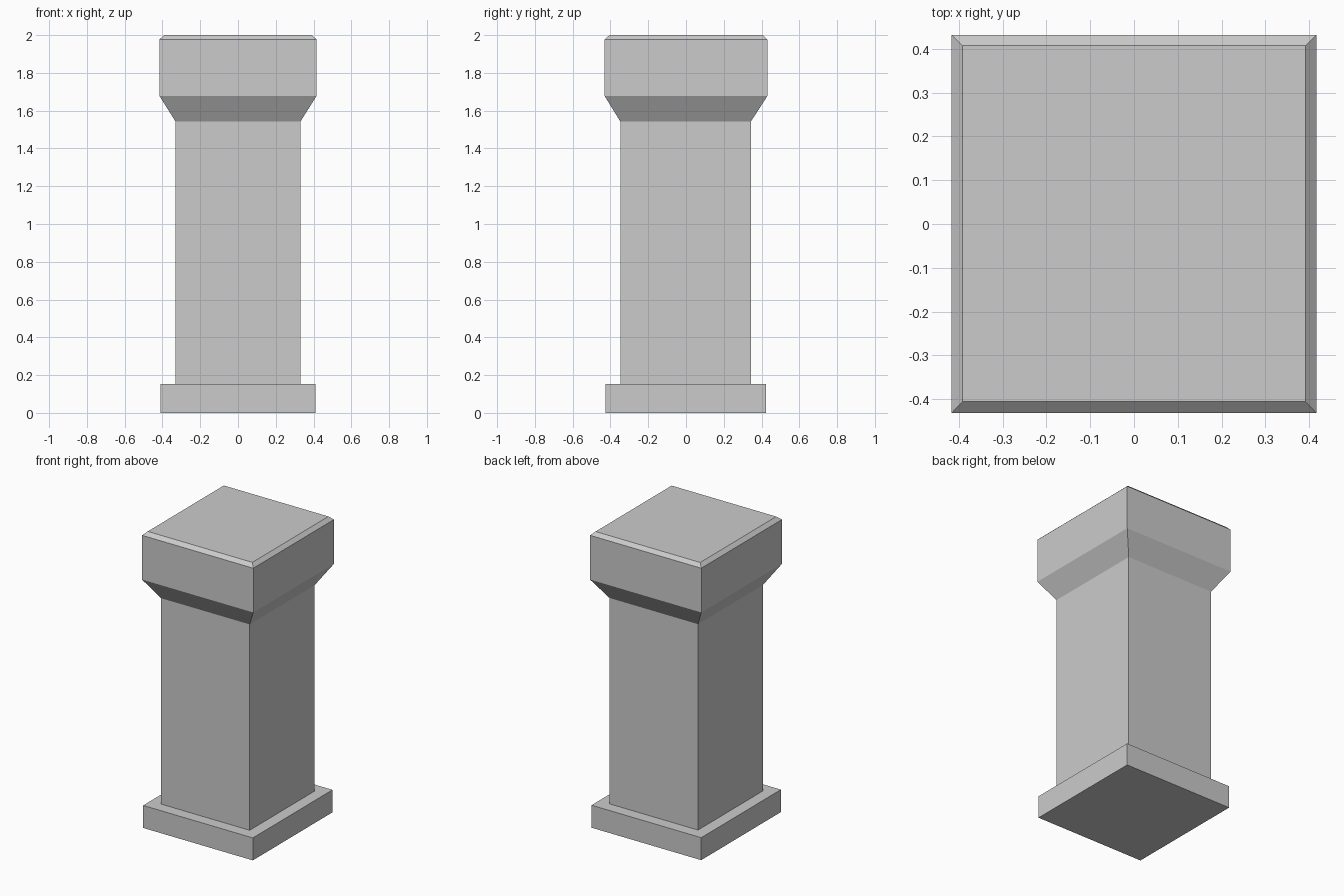
import bpy
import bmesh

if "Cube" in bpy.data.objects:
    bpy.data.objects.remove(bpy.data.objects["Cube"])


def loft_rectangles(name, sections):
    """Closed flat-faced solid through rectangles (half_x, half_y, centre_y, z)."""
    bm = bmesh.new()
    rings = []
    for hx, hy, cy, z in sections:
        corners = ((-hx, -hy), (hx, -hy), (hx, hy), (-hx, hy))
        rings.append([bm.verts.new((x, cy + y, z)) for x, y in corners])
    for low, high in zip(rings, rings[1:]):
        for i in range(4):
            j = (i + 1) % 4
            bm.faces.new((low[i], low[j], high[j], high[i]))
    bm.faces.new(rings[0][::-1])
    bm.faces.new(rings[-1])
    bmesh.ops.recalc_face_normals(bm, faces=bm.faces)
    mesh = bpy.data.meshes.new(name)
    bm.to_mesh(mesh)
    bm.free()
    obj = bpy.data.objects.new(name, mesh)
    bpy.context.collection.objects.link(obj)
    return obj


# One continuous stone pillar, from the ground up
loft_rectangles("pillar", [
    # plinth
    (0.41, 0.425, -0.002, 0.0),
    (0.41, 0.425, -0.002, 0.152),
    # shaft
    (0.331, 0.346, -0.002, 0.152),
    (0.331, 0.346, -0.002, 1.543),
    # flared capital with chamfered top
    (0.416, 0.431, 0.0, 1.678),
    (0.416, 0.431, 0.0, 1.977),
    (0.391, 0.406, 0.001, 2.0),
])
